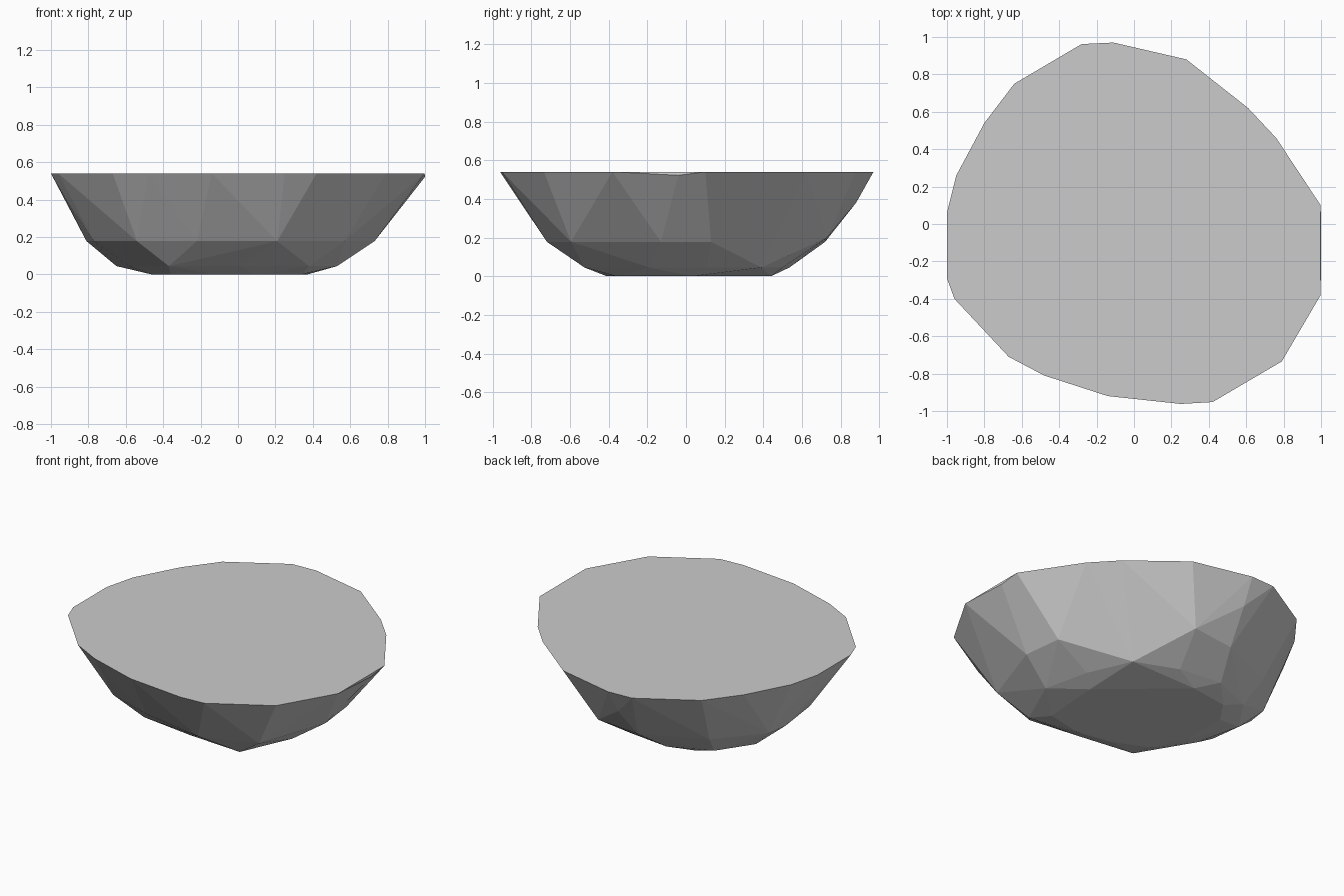
import bpy, bmesh

# Flat rim outline, then shrinking rings down to the flat base
rim = [(-.28, .962), (-.11, .97), (.28, .88), (.61, .62), (.76, .46), (.998, .10),
       (.998, -.38), (.79, -.735), (.42, -.952), (.25, -.962), (-.14, -.92), (-.48, -.81),
       (-.67, -.71), (-.96, -.40), (-1, -.29), (-1, .06), (-.95, .26), (-.80, .54), (-.64, .75)]
middle = [(-.54, -.53), (-.22, -.64), (.21, -.72), (.57, -.595), (.73, -.13), (.70, .13),
          (.40, .46), (.11, .66), (-.15, .72), (-.55, .54), (-.79, .26), (-.81, .12), (-.77, -.19)]
lower = [(-.37, -.45), (0, -.50), (.38, -.525), (.53, -.19), (.46, .11), (.335, .39),
         (.06, .50), (-.23, .535), (-.50, .42), (-.65, .20), (-.58, -.10)]
base = [(.37, .03), (-.10, .44), (-.36, .40), (-.46, .25), (-.46, -.05),
        (-.36, -.27), (-.13, -.37), (.10, -.41), (.34, -.36)]

bm = bmesh.new()
for ring, z in ((rim, .54), (middle, .178), (lower, .045), (base, 0)):
    for x, y in ring:
        bm.verts.new((x, y, z))

# Chip below the right rim and the bulges at the back and left
for co in ((1, -.04, .522), (-.12, .88, .38), (.13, .73, .20), (-.92, -.22, .40)):
    bm.verts.new(co)

# Faceted solid skin around the rings
bmesh.ops.convex_hull(bm, input=bm.verts)
loose = [v for v in bm.verts if not v.link_faces]
bmesh.ops.delete(bm, geom=loose, context='VERTS')
bmesh.ops.dissolve_limit(bm, angle_limit=.01, verts=bm.verts, edges=bm.edges)
bmesh.ops.recalc_face_normals(bm, faces=bm.faces)

mesh = bpy.data.meshes.new("faceted_rock")
bm.to_mesh(mesh)
bm.free()
bpy.context.collection.objects.link(bpy.data.objects.new("faceted_rock", mesh))
